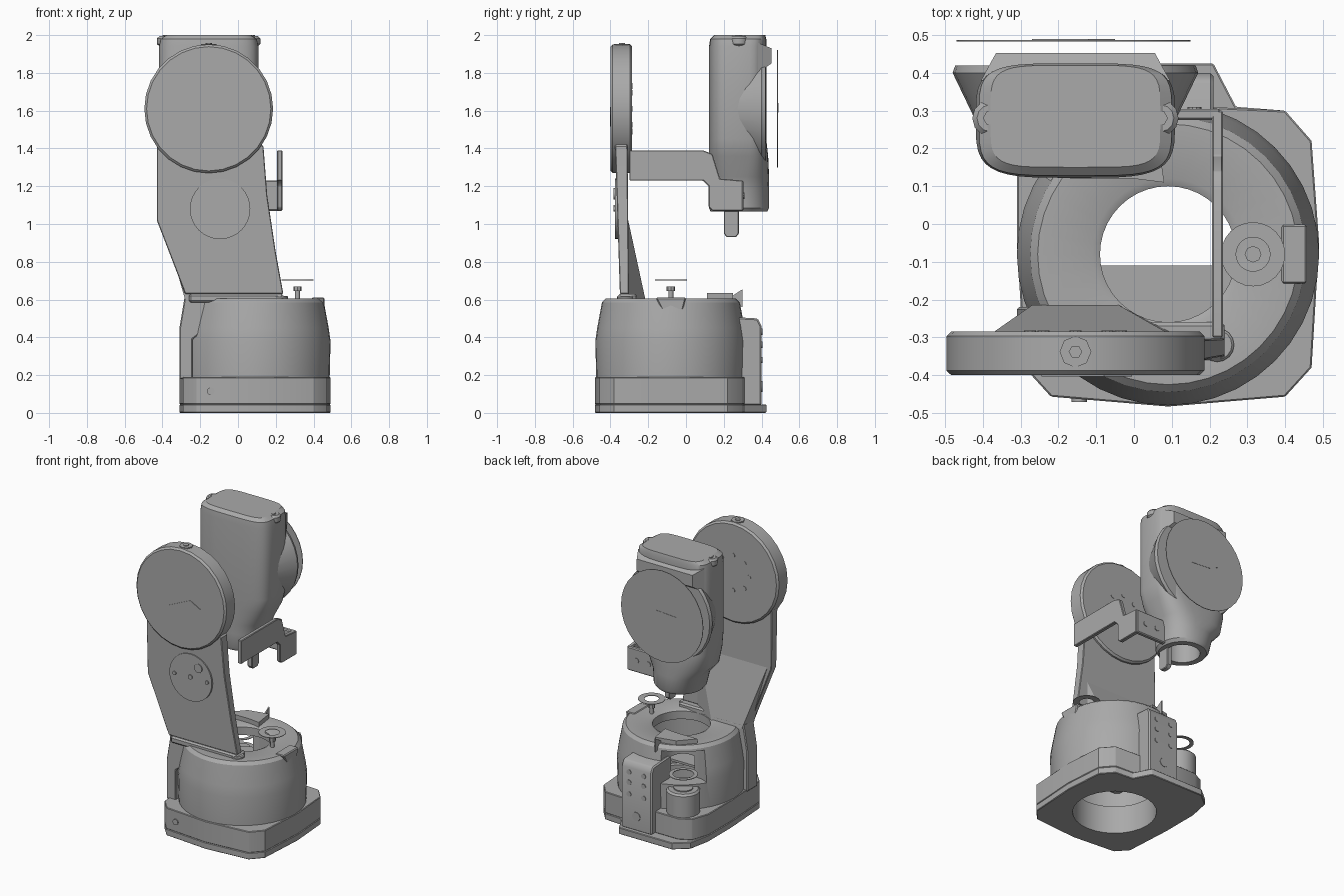
import bpy, bmesh, math

cube = bpy.data.objects.get("Cube")
if cube:
    bpy.data.objects.remove(cube, do_unlink=True)

grey = bpy.data.materials.new("warm grey")
grey.use_nodes = True
grey.diffuse_color = (0.4, 0.4, 0.4, 1)
grey.node_tree.nodes["Principled BSDF"].inputs["Base Color"].default_value = (0.4, 0.4, 0.4, 1)


def smooth(ob):
    bpy.ops.object.select_all(action="DESELECT")
    ob.select_set(True)
    bpy.context.view_layer.objects.active = ob
    bpy.ops.object.shade_smooth_by_angle(angle=math.radians(32))


def finish(name, bm, bevel=0):
    bmesh.ops.recalc_face_normals(bm, faces=bm.faces)
    mesh = bpy.data.meshes.new(name)
    bm.to_mesh(mesh)
    bm.free()
    mesh.materials.append(grey)
    ob = bpy.data.objects.new(name, mesh)
    bpy.context.collection.objects.link(ob)
    if bevel:
        bpy.context.view_layer.objects.active = ob
        mod = ob.modifiers.new("chamfer", "BEVEL")
        mod.width, mod.segments, mod.angle_limit = bevel, 1, math.radians(40)
        bpy.ops.object.modifier_apply(modifier=mod.name)
    smooth(ob)
    return ob


def loft(name, rings, bevel=0):
    """Skin equal-length rings of points and cap both ends."""
    bm = bmesh.new()
    loops = [[bm.verts.new(p) for p in ring] for ring in rings]
    n = len(loops[0])
    for a, b in zip(loops, loops[1:]):
        for i in range(n):
            j = (i + 1) % n
            bm.faces.new((a[i], a[j], b[j], b[i]))
    bm.faces.new(loops[0])
    bm.faces.new(loops[-1])
    return finish(name, bm, bevel)


def prism(name, pts, axis, lo, hi, bevel=0):
    put = {"x": lambda a, b, d: (d, a, b), "y": lambda a, b, d: (a, d, b),
           "z": lambda a, b, d: (a, b, d)}[axis]
    return loft(name, [[put(a, b, d) for a, b in pts] for d in (lo, hi)], bevel)


def box(name, x, y, z, bevel=0):
    return prism(name, [(x[0], y[0]), (x[1], y[0]), (x[1], y[1]), (x[0], y[1])], "z", *z, bevel)


def circle(cx, cy, r, n=28):
    return [(cx + r * math.cos(2 * math.pi * i / n), cy + r * math.sin(2 * math.pi * i / n))
            for i in range(n)]


def disc(name, centre, r, axis, lo, hi, n=28, bevel=0):
    return prism(name, circle(*centre, r, n), axis, lo, hi, bevel)


def lathe(name, profile, centre, n=40):
    """Spin a closed radius/height profile around a vertical axis."""
    bm = bmesh.new()
    loops = [[bm.verts.new((*p, z)) for p in circle(*centre, r, n)] for r, z in profile]
    for a, b in zip(loops, loops[1:] + loops[:1]):
        for i in range(n):
            j = (i + 1) % n
            bm.faces.new((a[i], a[j], b[j], b[i]))
    return finish(name, bm)


def cut(ob, cutter):
    mod = ob.modifiers.new("cut", "BOOLEAN")
    mod.operation, mod.solver, mod.object = "DIFFERENCE", "EXACT", cutter
    bpy.context.view_layer.objects.active = ob
    bpy.ops.object.modifier_apply(modifier=mod.name)
    bpy.data.objects.remove(cutter, do_unlink=True)
    smooth(ob)


HUB = (0.09, -0.08)

# Base foot: many-sided plate and skirt, stretched at the rear below the motor
front = [(-0.31, -0.05), (-0.29, -0.38), (-0.22, -0.457), (0.09, -0.483), (0.4, -0.457),
         (0.47, -0.38), (0.49, -0.05), (0.47, 0.22), (0.4, 0.3)]
flange_pts = front + [(0.27, 0.31), (0.21, 0.425), (-0.19, 0.425), (-0.28, 0.35), (-0.31, 0.2)]
skirt_pts = front + [(0.2, 0.31), (0.15, 0.36), (-0.19, 0.36), (-0.27, 0.32), (-0.31, 0.2)]
for name, pts, lo, hi in (("base_plate", flange_pts, 0, 0.045), ("base_skirt", skirt_pts, 0.045, 0.19)):
    ob = prism(name, pts, "z", lo, hi, 0.004)
    cut(ob, disc("bore_cutter", HUB, 0.26, "z", -0.1, 0.3))

# Hollow round housing with a rear window above the motor
MOTOR = (-0.155, 0.25)
housing = lathe("base_housing", [(0.395, 0.17), (0.4, 0.38), (0.39, 0.45), (0.365, 0.585), (0.345, 0.605),
                                 (0.2, 0.605), (0.18, 0.595), (0.18, 0.54), (0.29, 0.5), (0.29, 0.17)], HUB)
cut(housing, disc("window_cutter", MOTOR, 0.15, "z", 0.36, 0.57))
box("inner_shelf", (-0.12, 0.3), (-0.3, -0.11), (0.3, 0.315))

# Column below the arm
prism("arm_column", [(-0.31, 0.18), (-0.31, 0.45), (-0.28, 0.63), (-0.05, 0.63), (-0.1, 0.5),
                     (-0.24, 0.39), (-0.24, 0.18)], "y", -0.33, -0.22, 0.006)

# Rear connector box with sockets, and the round motor cover beside it
prism("connector_box", [(0.2, 0.04), (0.4, 0.04), (0.4, 0.46), (0.38, 0.5), (0.2, 0.51)],
      "x", -0.02, 0.21, 0.008)
for x in (0.04, 0.15):
    for z in (0.28, 0.36, 0.43):
        disc("socket", (x, z), 0.017, "y", 0.395, 0.404, 12)
disc("cable_port", (0.095, 0.14), 0.03, "y", 0.395, 0.404, 14)
disc("motor_cover", MOTOR, 0.105, "z", 0.04, 0.345, 24, 0.012)
disc("motor_cap", MOTOR, 0.06, "z", 0.34, 0.352, 20)
lathe("motor_ring", [(0.09, 0.438), (0.09, 0.442), (0.065, 0.442), (0.065, 0.438)], MOTOR, 24)

# Details on the housing top
prism("side_lug", [(-0.16, 0.61), (0, 0.61), (-0.02, 0.53), (-0.06, 0.5), (-0.12, 0.53)],
      "x", 0.39, 0.458, 0.006)
prism("rear_pad", [(-0.17, 0.12), (0, 0.12), (0.08, 0.11), (0.06, 0.25), (-0.08, 0.22)], "z", 0.59, 0.635)
prism("rear_fin", [(0.2, 0.59), (0.3, 0.56), (0.3, 0.655)], "x", 0.02, 0.028)
PEG = (0.315, -0.08)
lathe("washer", [(0.085, 0.702), (0.085, 0.705), (0.045, 0.705), (0.045, 0.702)], PEG, 24)
disc("peg", PEG, 0.013, "z", 0.59, 0.65, 12)
disc("peg_head", PEG, 0.022, "z", 0.645, 0.67, 8)
disc("cable_ear", (0.22, -0.32), 0.045, "z", 0.58, 0.62, 16, 0.006)
box("arm_foot", (-0.26, 0.24), (-0.36, -0.26), (0.585, 0.63), 0.01)
disc("foot_screw", (-0.145, 0.115), 0.02, "y", -0.471, -0.455, 12)
for x, y in ((-0.21, -0.4), (0.39, -0.4), (0.41, 0.23), (-0.23, 0.33)):
    disc("floor_bolt", (x, y), 0.025, "z", 0, 0.006, 12)

# Arm plate, leaning slightly, with its sloping rear gusset
arm = [(-0.43, 1.45), (-0.43, 1.02), (-0.28, 0.63), (0.24, 0.63), (0.2, 0.85), (0.155, 1.15),
       (0.135, 1.41), (0.05, 1.5), (-0.3, 1.5)]
loft("arm_plate", [[(x, y - lean * (z - 0.63), z) for x, z in arm]
                   for y, lean in ((-0.35, 0.032), (-0.302, 0.01))], 0.004)
loft("arm_gusset", [[(-0.4, -0.306, 1.02), (0.12, -0.306, 1.02), (0.12, -0.33, 1.02), (-0.4, -0.33, 1.02)],
                    [(-0.27, -0.215, 0.6), (-0.04, -0.215, 0.6), (0.18, -0.33, 0.6), (-0.28, -0.33, 0.6)]])
disc("arm_cover", (-0.095, 1.08), 0.16, "y", -0.376, -0.35, 32)
for x, z, r in ((-0.215, 1.08, 0.013), (0.03, 1.08, 0.013), (-0.095, 1.085, 0.016), (-0.035, 1.16, 0.03)):
    disc("cover_screw", (x, z), r, "y", -0.383, -0.37, 12)

# Shoulder disc
SHOULDER = (-0.155, 1.61)
disc("shoulder_disc", SHOULDER, 0.341, "y", -0.4, -0.285, 28, 0.012)
prism("face_inlay", [(-0.245, 1.545), (-0.08, 1.62), (-0.005, 1.58), (-0.155, 1.515)], "y", -0.403, -0.395)
disc("top_screw_boss", (-0.155, -0.338), 0.042, "z", 1.92, 1.954, 8)
disc("top_screw", (-0.155, -0.338), 0.018, "z", 1.94, 1.958, 6)
for x, z in circle(*SHOULDER, 0.12, 8):
    disc("joint_bolt", (x, z), 0.016, "y", -0.29, -0.282, 10)

# Wrist body: stacked sections from a round bored nose to a broad rounded top
CX, CY = -0.155, 0.28


def section(w, front, back, z, power, shift=0):
    ring = []
    for x, y in circle(0, 0, 1, 40):
        px = math.copysign(abs(x) ** power, x)
        py = math.copysign(abs(y) ** power, y)
        ring.append((CX + shift + w * px, CY + py * (back if y > 0 else front), z))
    return ring


wrist = loft("wrist_body", [section(0.15, 0.15, 0.15, 1.065, 1), section(0.165, 0.158, 0.16, 1.085, 0.95),
                            section(0.175, 0.158, 0.16, 1.18, 0.85, -0.01),
                            section(0.215, 0.158, 0.16, 1.25, 0.7, -0.03),
                            section(0.25, 0.158, 0.155, 1.36, 0.55, -0.01),
                            section(0.264, 0.158, 0.145, 1.45, 0.5), section(0.264, 0.158, 0.145, 1.94, 0.5),
                            section(0.255, 0.152, 0.145, 1.98, 0.45), section(0.225, 0.13, 0.14, 2.0, 0.4)])
cut(wrist, disc("tool_bore_cutter", (CX, CY), 0.11, "z", 1.0, 1.2))
loft("wrist_lip", [[(CX + sx * w, y, z) for sx, z in ((-1, lo), (1, lo), (1, hi), (-1, hi))]
                   for w, y, lo, hi in ((0.25, 0.38, 1.8, 1.96), (0.21, 0.453, 1.85, 1.93))])
for x in (CX - 0.225, CX + 0.225):
    disc("wrist_screw_boss", (x, 0.28), 0.048, "z", 1.94, 1.995, 12, 0.012)
    disc("wrist_screw", (x, 0.28), 0.02, "z", 1.98, 2.0, 6)

# Flared rear joint and its thin standing cover
loft("rear_flare", [[(x, y, z) for x, z in circle(CX, 1.61, r, 32)]
                    for y, r in ((0.15, 0.205), (0.4, 0.325), (0.42, 0.318))])
disc("rear_cover", (-0.16, 1.61), 0.31, "y", 0.483, 0.487, 32)
prism("cover_inlay", [(-0.27, 1.63), (-0.12, 1.64), (-0.05, 1.59), (-0.2, 1.6)], "y", 0.486, 0.489)

# Side bracket stepping down to the wrist, with its return tab
prism("side_bracket", [(-0.3, 1.23), (-0.3, 1.39), (0.09, 1.39), (0.14, 1.37), (0.18, 1.24),
                       (0.3, 1.23), (0.3, 1.07), (0.14, 1.07), (0.12, 1.09), (0.12, 1.2), (0.09, 1.23)],
      "x", 0.207, 0.235, 0.004)
box("bracket_tab", (0.0, 0.23), (0.275, 0.305), (1.07, 1.23), 0.006)
for x in (0.07, 0.16):
    disc("bracket_bolt", (x, 1.15), 0.018, "y", 0.3, 0.309, 10)
prism("tool_finger", [(0.2, 1.1), (0.2, 0.95), (0.215, 0.93), (0.265, 0.93), (0.28, 0.95), (0.28, 1.1)],
      "x", -0.07, -0.035, 0.004)
